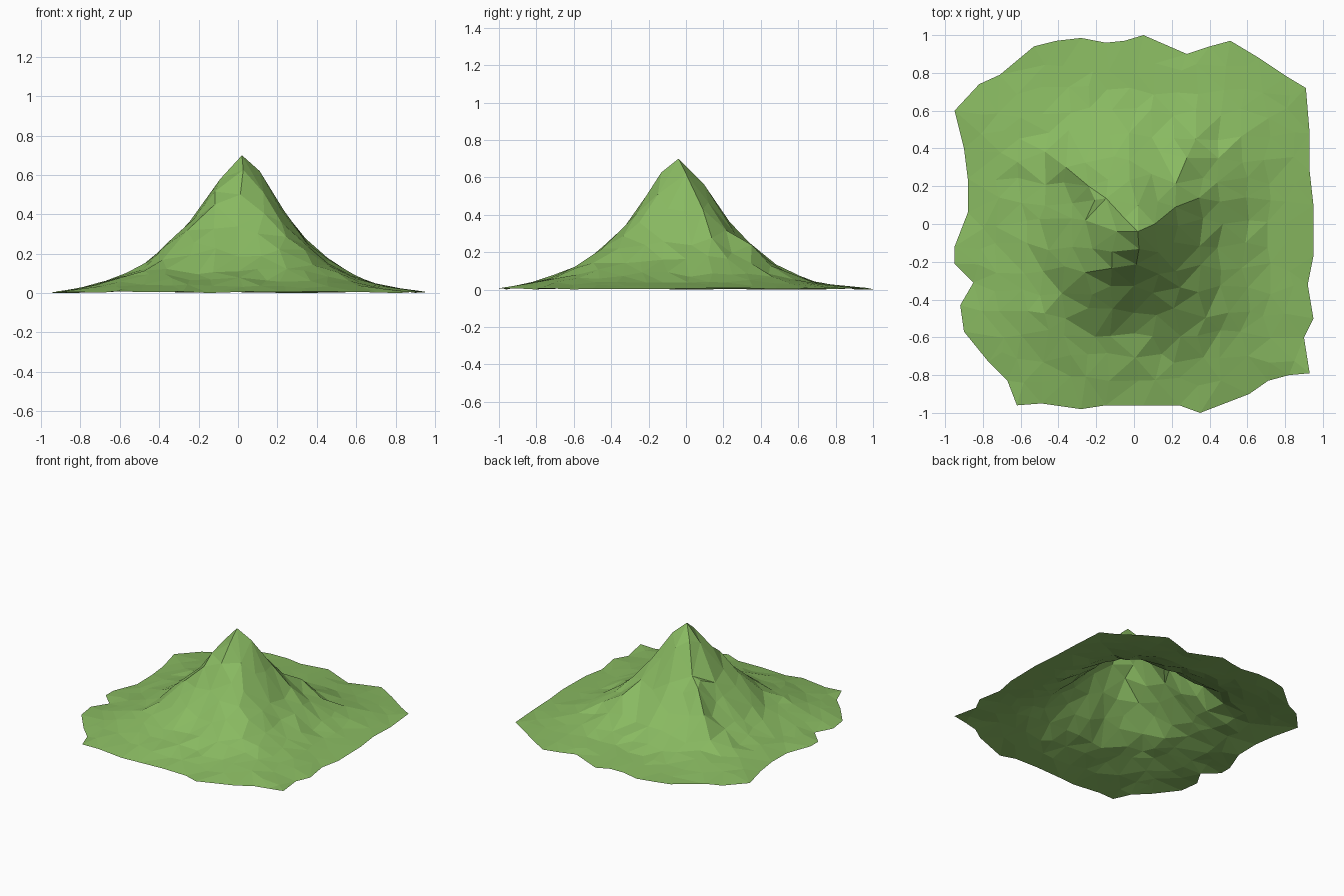
import bpy, bmesh, math, random
from mathutils import Vector
from mathutils.geometry import delaunay_2d_cdt, intersect_point_line

if "Cube" in bpy.data.objects:
    bpy.data.objects.remove(bpy.data.objects["Cube"], do_unlink=True)
random.seed(7)

# Ragged border of the ground sheet, counter-clockwise from the south-west
outline = [Vector(p) for p in (
    (-.62, -.96), (-.49, -.95), (-.28, -.98), (-.15, -.96), (.05, -.96), (.24, -.96),
    (.35, -1), (.61, -.9), (.71, -.83), (.82, -.8), (.93, -.79), (.9, -.6), (.95, -.5),
    (.92, -.32), (.95, -.17), (.95, .1), (.93, .28), (.93, .48), (.91, .72), (.81, .78),
    (.66, .88), (.51, .97), (.4, .94), (.28, .9), (.05, 1), (-.05, .97), (-.15, .96),
    (-.28, .985), (-.41, .97), (-.53, .94), (-.71, .79), (-.82, .74), (-.95, .6),
    (-.9, .4), (-.88, .24), (-.88, .06), (-.95, -.12), (-.95, -.21), (-.85, -.31),
    (-.92, -.43), (-.9, -.57), (-.77, -.73), (-.67, -.83))]

# Summit and the crease points on the four diagonal ridges
ridges = [Vector(p) for p in (
    (.02, -.04, .7), (.11, 0, .62), (.22, .09, .43), (.28, .35, .24),
    (-.22, -.13, .38), (.13, -.15, .51), (.22, -.25, .36), (.34, -.36, .22),
    (-.05, .03, .61), (-.24, .2, .37), (-.36, .3, .24), (-.09, -.04, .58))]
peak = ridges[0]

# Slope profile: distance from the summit, height
profile = ((0, .7), (.11, .59), (.2, .45), (.3, .32), (.4, .21), (.5, .13),
           (.6, .08), (.75, .035), (.95, .008), (2, .004))


def height(x, y):
    """Concave slope with round contours at the top and squarer ones below."""
    u, v = abs(x - peak.x), abs(y - peak.y)
    u /= .96 if x > peak.x else 1.03
    v /= 1.05 if y < peak.y else 1.0
    power = 2 + 1.6 * min(1, math.hypot(u, v) / .6)
    d = (u ** power + v ** power) ** (1 / power)
    for (d0, z0), (d1, z1) in zip(profile, profile[1:]):
        if d <= d1:
            return z0 + (z1 - z0) * (d - d0) / (d1 - d0)
    return 0


def border_distance(p):
    best = 9
    for a, b in zip(outline, outline[1:] + outline[:1]):
        q, t = intersect_point_line(p, a, b)
        q = a.lerp(b, min(1, max(0, t)))
        best = min(best, (q.to_2d() - p).length)
    return best


# Jittered grid of points between the border and the ridges
step = .118
points = outline + [r.to_2d() for r in ridges]
for i in range(-8, 9):
    for j in range(-8, 9):
        p = Vector((i * step + random.uniform(-.03, .03),
                    j * step + random.uniform(-.03, .03)))
        if border_distance(p) > .06 and all((r.to_2d() - p).length > .075 for r in ridges):
            points.append(p)

coords, _, faces, *_ = delaunay_2d_cdt(
    points, [], [list(range(len(outline)))], 1, 1e-5)


def lift(p):
    for r in ridges:
        if (r.to_2d() - p).length < .001:
            return r.copy()
    z = height(p.x, p.y)
    if border_distance(p) < .001:
        return Vector((p.x, p.y, random.uniform(0, .01)))
    rough = .018 * min(1, z / .12)
    return Vector((p.x, p.y, max(.004, z + random.uniform(-rough, rough))))


# Faceted mountain sheet
bm = bmesh.new()
verts = [bm.verts.new(lift(p)) for p in coords]
for f in faces:
    face = bm.faces.new([verts[k] for k in f])
    face.normal_update()
    if face.normal.z < 0:
        face.normal_flip()
bmesh.ops.delete(bm, geom=[v for v in bm.verts if not v.link_faces], context='VERTS')
low = min(v.co.z for v in bm.verts)
for v in bm.verts:
    v.co.z -= low
mesh = bpy.data.meshes.new("mountain")
bm.to_mesh(mesh)
bm.free()
mountain = bpy.data.objects.new("mountain", mesh)
bpy.context.collection.objects.link(mountain)

# Grass colour
grass = bpy.data.materials.new("grass_green")
grass.use_nodes = True
color = (.25, .49, .12, 1)
grass.diffuse_color = color
bsdf = next(n for n in grass.node_tree.nodes if n.type == 'BSDF_PRINCIPLED')
bsdf.inputs["Base Color"].default_value = color
mesh.materials.append(grass)
